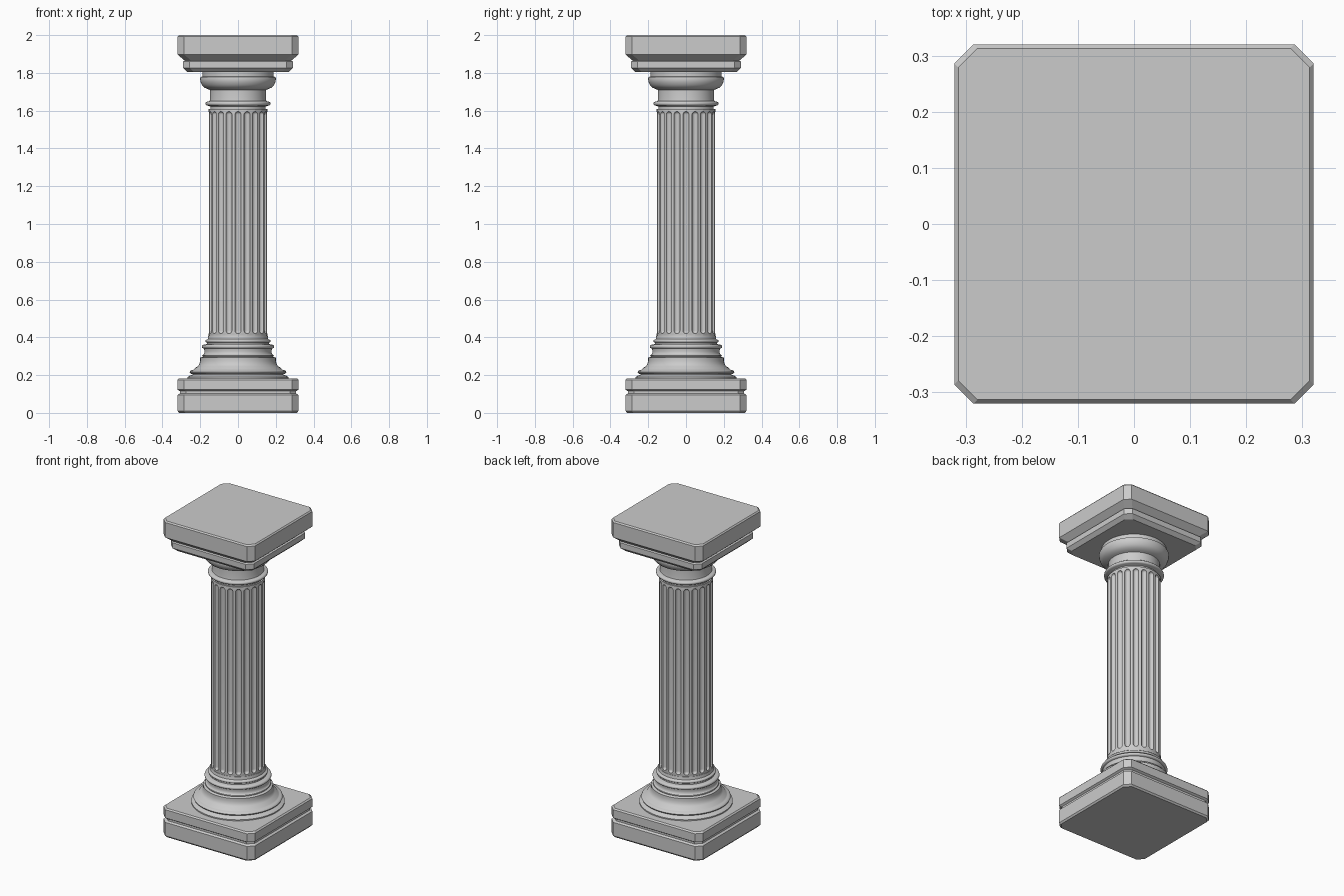
import bpy, bmesh
from math import sin, cos, pi, sqrt, radians

if "Cube" in bpy.data.objects:
    bpy.data.objects.remove(bpy.data.objects["Cube"])


def loft(name, rings, smooth=True):
    """Join equal-length rings of points into a closed solid."""
    bm = bmesh.new()
    loops = [[bm.verts.new(p) for p in ring] for ring in rings]
    n = len(loops[0])
    for a, b in zip(loops, loops[1:]):
        for i in range(n):
            j = (i + 1) % n
            bm.faces.new((a[i], a[j], b[j], b[i]))
    bm.faces.new(loops[0][::-1])
    bm.faces.new(loops[-1])
    bmesh.ops.recalc_face_normals(bm, faces=bm.faces)
    mesh = bpy.data.meshes.new(name)
    bm.to_mesh(mesh)
    bm.free()
    obj = bpy.data.objects.new(name, mesh)
    bpy.context.collection.objects.link(obj)
    if smooth:
        bpy.ops.object.select_all(action='DESELECT')
        obj.select_set(True)
        bpy.context.view_layer.objects.active = obj
        bpy.ops.object.shade_smooth_by_angle(angle=radians(35))
    return obj


def slab(name, profile, cut=0.034):
    """Square block with clipped corners; profile of (half width, z)."""
    rings = []
    for h, z in profile:
        k = h - cut
        rings.append([(h, -k, z), (h, k, z), (k, h, z), (-k, h, z),
                      (-h, k, z), (-h, -k, z), (-k, -h, z), (k, -h, z)])
    return loft(name, rings, smooth=False)


def lathe(name, profile, n=64):
    """Turned part; profile of (radius, z)."""
    return loft(name, [[(r * cos(2 * pi * i / n), r * sin(2 * pi * i / n), z)
                        for i in range(n)] for r, z in profile])


def bulge(r, z0, z1, out, steps=6):
    """Half-round moulding points."""
    return [(r + out * sin(pi * i / steps),
             (z0 + z1) / 2 - (z1 - z0) / 2 * cos(pi * i / steps))
            for i in range(steps + 1)]


# Square plinth with a groove
slab("plinth", [(0.312, 0), (0.32, 0.01), (0.32, 0.095), (0.308, 0.103),
                (0.308, 0.115), (0.32, 0.123), (0.32, 0.175), (0.312, 0.183)])

# Stepped square slab at the top
slab("abacus", [(0.268, 1.805), (0.29, 1.826), (0.29, 1.86), (0.282, 1.865),
                (0.32, 1.897), (0.32, 1.992), (0.313, 2.0)])

# Turned base mouldings
lathe("base_mouldings",
      [(0.268, 0.18), (0.268, 0.19), (0.255, 0.197), (0.238, 0.204)]
      + bulge(0.238, 0.205, 0.227, 0.018)
      + [(0.232, 0.23), (0.225, 0.24), (0.212, 0.247), (0.204, 0.26),
         (0.2, 0.275), (0.2, 0.292), (0.187, 0.297)]
      + bulge(0.184, 0.298, 0.308, 0.006, 4)
      + [(0.18, 0.312), (0.177, 0.325), (0.18, 0.34)]
      + bulge(0.182, 0.341, 0.361, 0.01)
      + [(0.165, 0.364), (0.165, 0.372)]
      + bulge(0.165, 0.373, 0.388, 0.007)
      + [(0.16, 0.392), (0.157, 0.41), (0.14, 0.41)])

# Fluted shaft: flutes narrow to round ends
FLUTES, R, HALF, DEPTH = 20, 0.155, 0.0165, 0.015
Z0, Z1, STEPS = 0.42, 1.595, 8


def shaft_ring(z, w):
    ring = []
    for f in range(FLUTES):
        mid = 2 * pi * f / FLUTES
        for i in range(STEPS + 1):
            t = -cos(pi * i / STEPS)
            r = R - DEPTH * w / HALF * sqrt(max(0, 1 - t * t))
            a = mid + w * t / R
            ring.append((r * cos(a), r * sin(a), z))
        a = mid + pi / FLUTES
        ring.append((R * cos(a), R * sin(a), z))
    return ring


ends = [(HALF * (1 - cos(pi / 2 * i / 6)), max(HALF * sin(pi / 2 * i / 6), 0.0002))
        for i in range(7)]
loft("fluted_shaft",
     [shaft_ring(0.40, 0.0002)]
     + [shaft_ring(Z0 + d, w) for d, w in ends]
     + [shaft_ring(Z1 - d, w) for d, w in reversed(ends)]
     + [shaft_ring(1.61, 0.0002)])

# Neck ring, neck and rounded cushion
lathe("capital_mouldings",
      [(0.146, 1.605), (0.146, 1.622), (0.155, 1.625)]
      + bulge(0.162, 1.627, 1.648, 0.01)
      + [(0.15, 1.651), (0.148, 1.665), (0.148, 1.71), (0.16, 1.714),
         (0.178, 1.722), (0.191, 1.736), (0.198, 1.752), (0.201, 1.768),
         (0.198, 1.778), (0.188, 1.781), (0.188, 1.808)])
